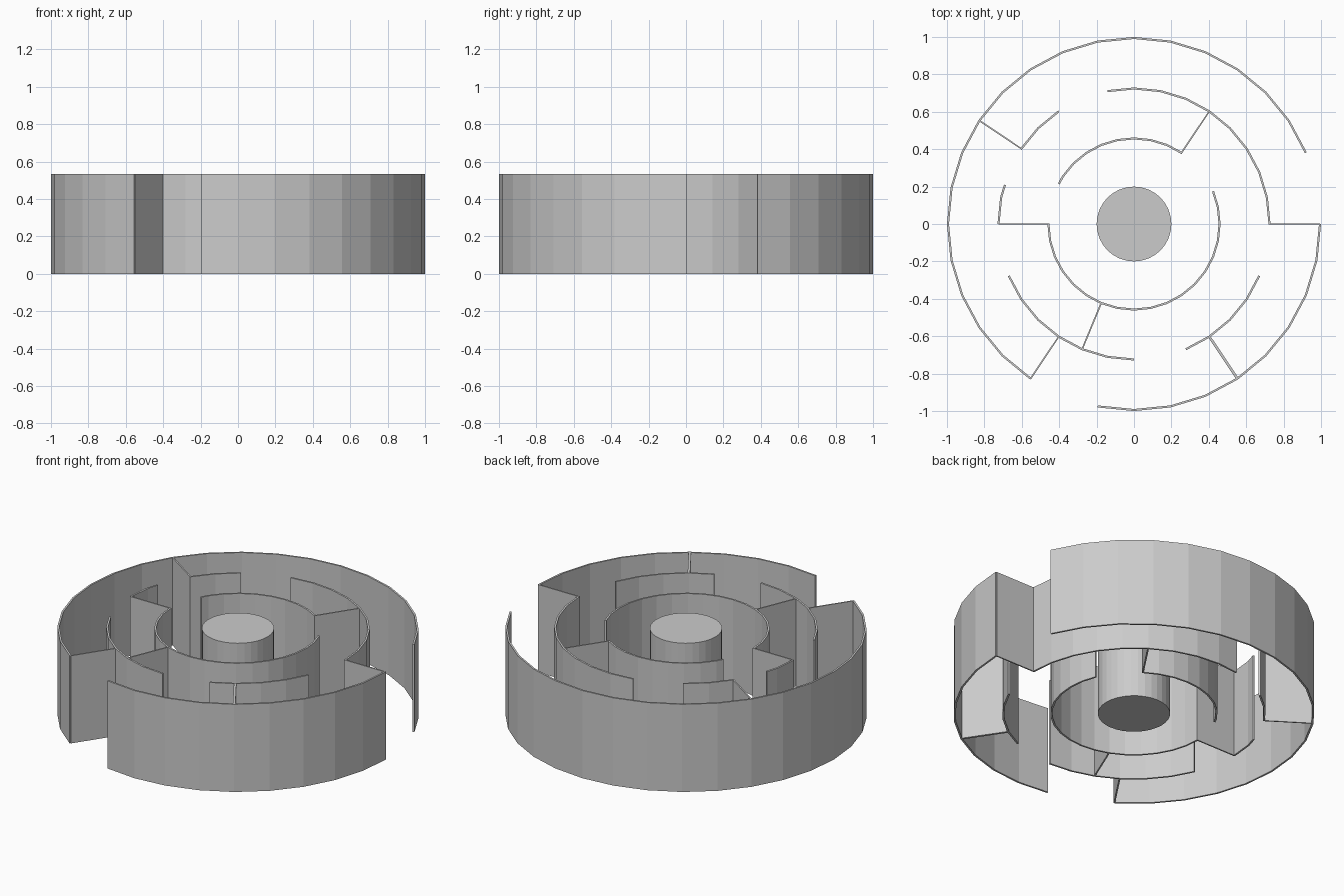
import bpy, bmesh, math
from mathutils import Vector

if "Cube" in bpy.data.objects:
    bpy.data.objects.remove(bpy.data.objects["Cube"])

H = 0.535   # wall height
T = 0.011   # wall thickness
N = 32      # steps per full circle


def ring_point(r, k):
    """Point on a 32-sided polygon; fractional steps lie on the chord."""
    def corner(i):
        a = 2 * math.pi * i / N
        return Vector((r * math.cos(a), r * math.sin(a), 0))
    i = math.floor(k)
    return corner(i).lerp(corner(i + 1), k - i)


def extrude(name, outline):
    """Closed solid from pairs of (outer, inner) floor points."""
    bm = bmesh.new()
    cols = [[bm.verts.new((p.x, p.y, z)) for p, z in
             ((o, 0), (o, H), (i, H), (i, 0))] for o, i in outline]
    for a, b in zip(cols, cols[1:]):
        for j in range(4):
            n = (j + 1) % 4
            bm.faces.new((a[j], b[j], b[n], a[n]))
    bm.faces.new(cols[0])
    bm.faces.new(cols[-1])
    bmesh.ops.recalc_face_normals(bm, faces=bm.faces)
    me = bpy.data.meshes.new(name)
    bm.to_mesh(me)
    bm.free()
    bpy.context.collection.objects.link(bpy.data.objects.new(name, me))


def arc(name, r, start, end):
    mids = range(math.floor(start) + 1, math.ceil(end))
    extrude(name, [(ring_point(r, k), ring_point(r - T, k))
                   for k in [start, *mids, end]])


def divider(name, k, r0, r1, w=0.008):
    d = ring_point(1, k)
    side = Vector((-d.y, d.x, 0)) * w / 2
    extrude(name, [(d * r + side, d * r - side) for r in (r0, r1)])


OUT, MID, INN = 1.0, 0.73, 0.463

# Curved walls, angles in 32nds of a turn
for name, r, spans in (
        ("outer_wall", OUT, ((2, 21), (23, 32))),
        ("middle_wall", MID, ((0, 9), (11, 13), (14.5, 16), (18, 24), (26, 30))),
        ("inner_wall", INN, ((5, 13.5), (16, 34)))):
    for s, e in spans:
        arc(name, r, s, e)

# Radial dividers between the rings
for k in (0, 13, 21):
    divider("outer_divider", k, MID - T, OUT - T / 2)
divider("outer_divider", 27, MID - T, OUT - T / 2, 0.014)
for k in (5, 16, 22):
    divider("inner_divider", k, INN - T, MID - T / 2)

# Centre post
bpy.ops.mesh.primitive_cylinder_add(vertices=N, radius=0.2, depth=H,
                                    location=(0, 0, H / 2))
bpy.context.object.name = "centre_post"
